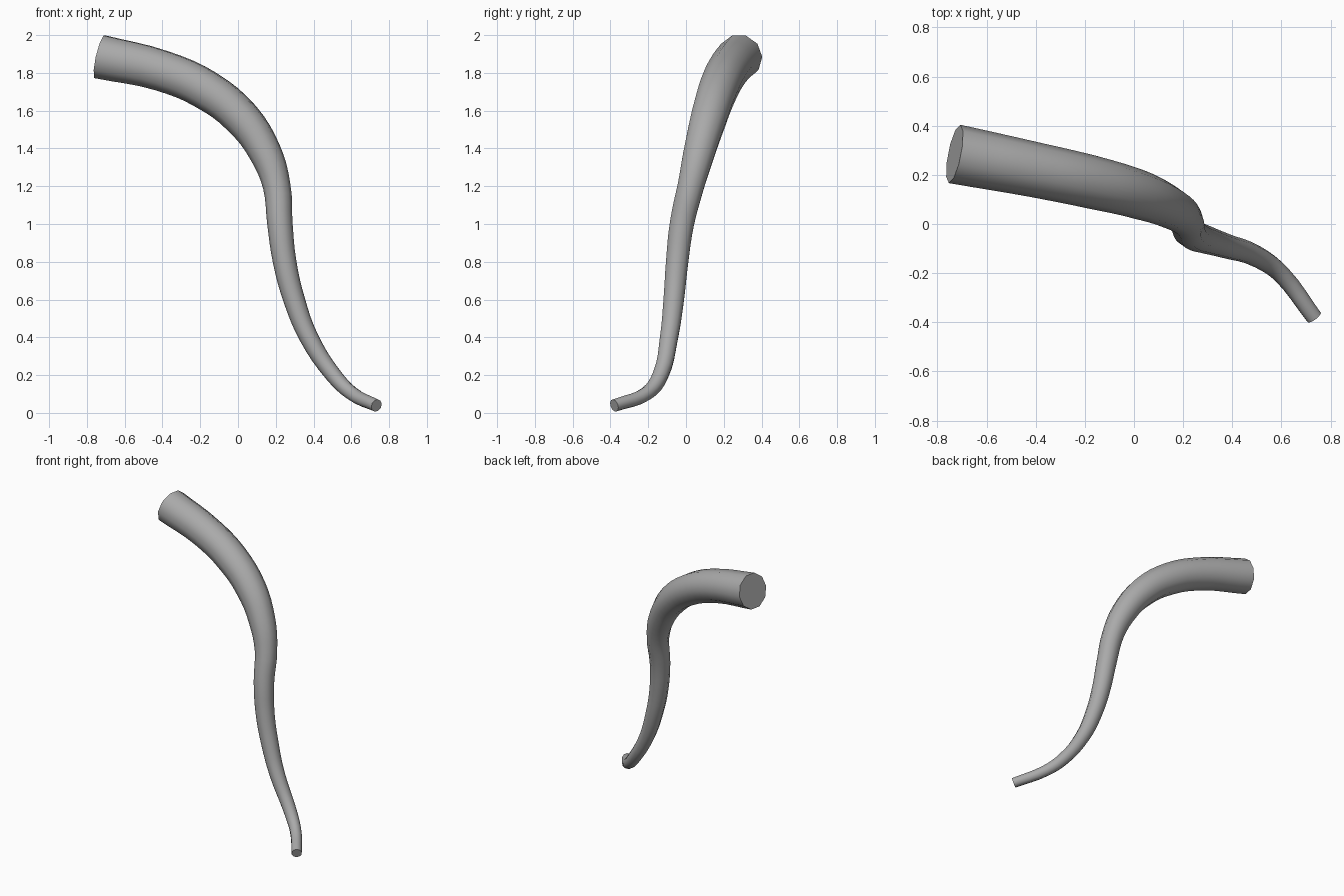
import bpy
import bmesh

cube = bpy.data.objects.get("Cube")
if cube:
    bpy.data.objects.remove(cube, do_unlink=True)

# Plain grey material
grey = bpy.data.materials.new("plain_grey")
grey.use_nodes = True
colour = (0.4, 0.4, 0.4, 1)
grey.diffuse_color = colour
grey.node_tree.nodes["Principled BSDF"].inputs["Base Color"].default_value = colour

# Centre line of the stem from thick end to thin tip: x, y, z, radius
path = [
    (-0.73, 0.285, 1.885, 0.121),
    (-0.40, 0.22, 1.81, 0.112),
    (-0.17, 0.17, 1.71, 0.108),
    (0.02, 0.12, 1.56, 0.1),
    (0.143, 0.07, 1.38, 0.087),
    (0.205, 0.025, 1.2, 0.073),
    (0.222, -0.022, 1.0, 0.067),
    (0.247, -0.047, 0.8, 0.062),
    (0.297, -0.065, 0.6, 0.057),
    (0.375, -0.09, 0.4, 0.05),
    (0.505, -0.135, 0.2, 0.043),
    (0.60, -0.205, 0.105, 0.038),
    (0.733, -0.38, 0.039, 0.034),
]

# Tapered curve with ten sides and flat caps
curve = bpy.data.curves.new("curved_stem", "CURVE")
curve.dimensions = "3D"
curve.bevel_depth = 1
curve.bevel_resolution = 3
curve.resolution_u = 4
curve.use_fill_caps = True
spline = curve.splines.new("BEZIER")
spline.bezier_points.add(len(path) - 1)
for point, (x, y, z, radius) in zip(spline.bezier_points, path):
    point.co = (x, y, z)
    point.radius = radius
    point.handle_left_type = point.handle_right_type = "AUTO"

stem = bpy.data.objects.new("curved_stem", curve)
bpy.context.collection.objects.link(stem)
bpy.ops.object.select_all(action="DESELECT")
stem.select_set(True)
bpy.context.view_layer.objects.active = stem
bpy.ops.object.convert(target="MESH")
stem = bpy.context.object
stem.name = "curved_stem"

# Join the caps to the sides
bm = bmesh.new()
bm.from_mesh(stem.data)
bmesh.ops.remove_doubles(bm, verts=bm.verts, dist=0.0005)
bmesh.ops.recalc_face_normals(bm, faces=bm.faces)
bm.to_mesh(stem.data)
bm.free()

stem.data.materials.clear()
stem.data.materials.append(grey)
bpy.ops.object.shade_smooth_by_angle(angle=0.8)
